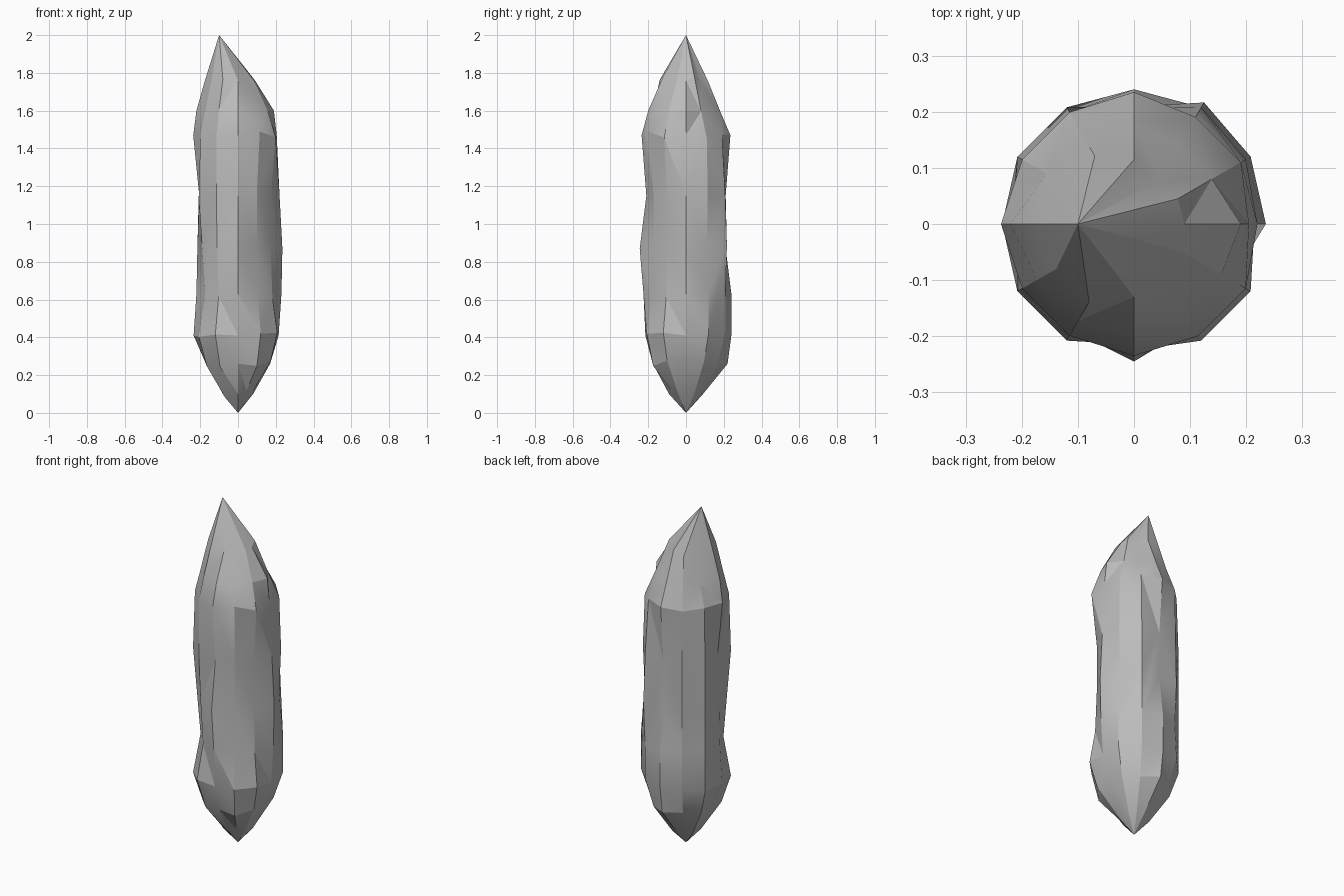
import bpy, bmesh, math, random

default_cube = bpy.data.objects.get("Cube")
if default_cube:
    bpy.data.objects.remove(default_cube, do_unlink=True)

# Pale grey stone
stone = bpy.data.materials.new("grey_stone")
stone.use_nodes = True
colour = (0.5, 0.5, 0.5, 1)
stone.diffuse_color = colour
stone.node_tree.nodes["Principled BSDF"].inputs["Base Color"].default_value = colour

# Height of each ring, then corner radii in hundredths, counterclockwise from +x
RINGS = [
    (0.10, (8, 8, 8, 9, 8, 8, 8, 8, 8, 9, 9, 9)),
    (0.26, (17, 19, 19, 22, 19, 19, 17, 19, 19, 17.5, 20, 20)),
    (0.41, (21.5, 24, 24, 24, 24, 24, 23.5, 24, 24, 21.5, 24, 24)),
    (0.63, (23, 24, 24, 24, 23, 24, 22, 20, 20.5, 22.5, 21, 21)),
    (0.87, (23.5, 22, 25, 21, 24, 24, 21.5, 22, 22, 24.5, 20, 20)),
    (1.15, (22, 23, 24, 21, 24, 24, 20.5, 24, 23, 21, 20, 20)),
    (1.47, (20.5, 22, 22, 23.5, 23, 23, 23.7, 23, 23, 23.5, 23, 23)),
    (1.60, (19, 16, 16, 18, 18, 18, 22, 20, 20, 20, 18, 18)),
    (1.76, (9, 9, 9, 11.5, 14, 14, 17.5, 16, 16, 13, 10, 10)),
]
random.seed(4)


def ring_verts(bm, z, radii):
    """Corners at equal angles, at slightly uneven heights off the axes."""
    verts = []
    for i, hundredths in enumerate(radii):
        radius = hundredths / 100
        height = z + (random.uniform(-0.02, 0.02) if i % 3 else 0)
        angle = math.tau * i / len(radii)
        verts.append(bm.verts.new((radius * math.cos(angle), radius * math.sin(angle), height)))
    return verts


def pairs(ring):
    return zip(ring, ring[1:] + ring[:1])


# Crystal shaft lofted ring by ring, closed by a point at each end
bm = bmesh.new()
rings = [ring_verts(bm, z, radii) for z, radii in RINGS]
for lower, upper in zip(rings, rings[1:]):
    for (a, b), (d, c) in zip(pairs(lower), pairs(upper)):
        bm.faces.new((a, b, c, d))
foot = bm.verts.new((0, 0, 0))
tip = bm.verts.new((-0.1, 0, 2))
for a, b in pairs(rings[0]):
    bm.faces.new((foot, b, a))
for a, b in pairs(rings[-1]):
    bm.faces.new((a, b, tip))

# Chipped facets: split the bent quads, then merge the nearly flat ones
bmesh.ops.triangulate(bm, faces=bm.faces[:], quad_method="SHORT_EDGE")
bmesh.ops.dissolve_limit(bm, angle_limit=math.radians(3), verts=bm.verts[:], edges=bm.edges[:])
bmesh.ops.recalc_face_normals(bm, faces=bm.faces[:])

mesh = bpy.data.meshes.new("crystal")
bm.to_mesh(mesh)
bm.free()
mesh.materials.append(stone)
crystal = bpy.data.objects.new("crystal", mesh)
bpy.context.collection.objects.link(crystal)

# Soft blends inside the broad facets, crisp ridges between them
bpy.context.view_layer.objects.active = crystal
crystal.select_set(True)
bpy.ops.object.shade_smooth_by_angle(angle=math.radians(20))
